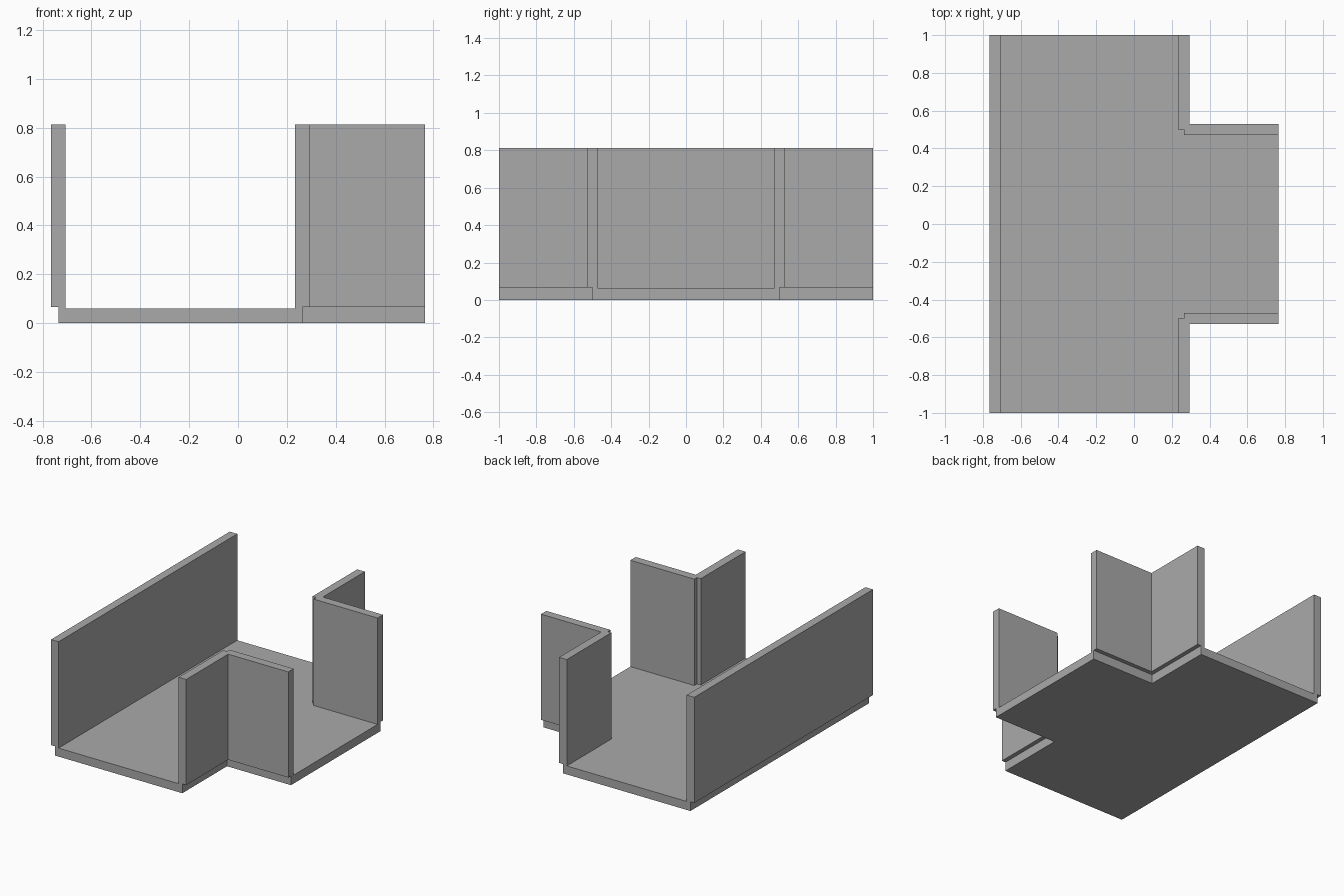
import bpy
import bmesh

if "Cube" in bpy.data.objects:
    bpy.data.objects.remove(bpy.data.objects["Cube"])

grey = bpy.data.materials.new("plain grey")
grey.diffuse_color = (0.4, 0.4, 0.4, 1)
grey.use_nodes = True
grey.node_tree.nodes["Principled BSDF"].inputs["Base Color"].default_value = grey.diffuse_color


def prism(name, outline, z0, z1):
    """Extrude a plan outline from z0 to z1."""
    bm = bmesh.new()
    face = bm.faces.new([bm.verts.new((x, y, z0)) for x, y in outline])
    top = bmesh.ops.extrude_face_region(bm, geom=[face])["geom"]
    for v in top:
        if isinstance(v, bmesh.types.BMVert):
            v.co.z = z1
    bmesh.ops.recalc_face_normals(bm, faces=bm.faces[:])
    mesh = bpy.data.meshes.new(name)
    bm.to_mesh(mesh)
    bm.free()
    mesh.materials.append(grey)
    obj = bpy.data.objects.new(name, mesh)
    bpy.context.collection.objects.link(obj)
    return obj


def mirrored(half):
    """Close a half outline (y > 0) across the x axis."""
    return half + [(x, -y) for x, y in reversed(half)]


BASE, SEAT, TOP = 0.06, 0.0655, 0.8135

# T-shaped floor
floor = prism("floor", mirrored([(-0.735, 1), (0.264, 1), (0.264, 0.5), (0.765, 0.5)]), 0, SEAT)

# Shallow channel between the walls, leaving a low sill under each wall
channel = prism("channel_cutter", mirrored([
    (-0.706, 1.1), (0.234, 1.1), (0.234, 0.5), (0.264, 0.5), (0.264, 0.47), (0.9, 0.47)]), BASE, 0.2)
channel.hide_render = True
channel.hide_viewport = True
cut = floor.modifiers.new("channel", 'BOOLEAN')
cut.operation = 'DIFFERENCE'
cut.solver = 'EXACT'
cut.object = channel

# Long straight wall, overhanging the floor edge
prism("long_wall", mirrored([(-0.765, 1), (-0.706, 1)]), SEAT, TOP)

# Corner walls on both sides of the branch, notched at the inner corner
corner = [(0.234, 1), (0.234, 0.5), (0.264, 0.5), (0.264, 0.47),
          (0.765, 0.47), (0.765, 0.53), (0.294, 0.53), (0.294, 1)]
for side, s in (("back", 1), ("front", -1)):
    prism(side + "_corner_wall", [(x, y * s) for x, y in corner], SEAT, TOP)
